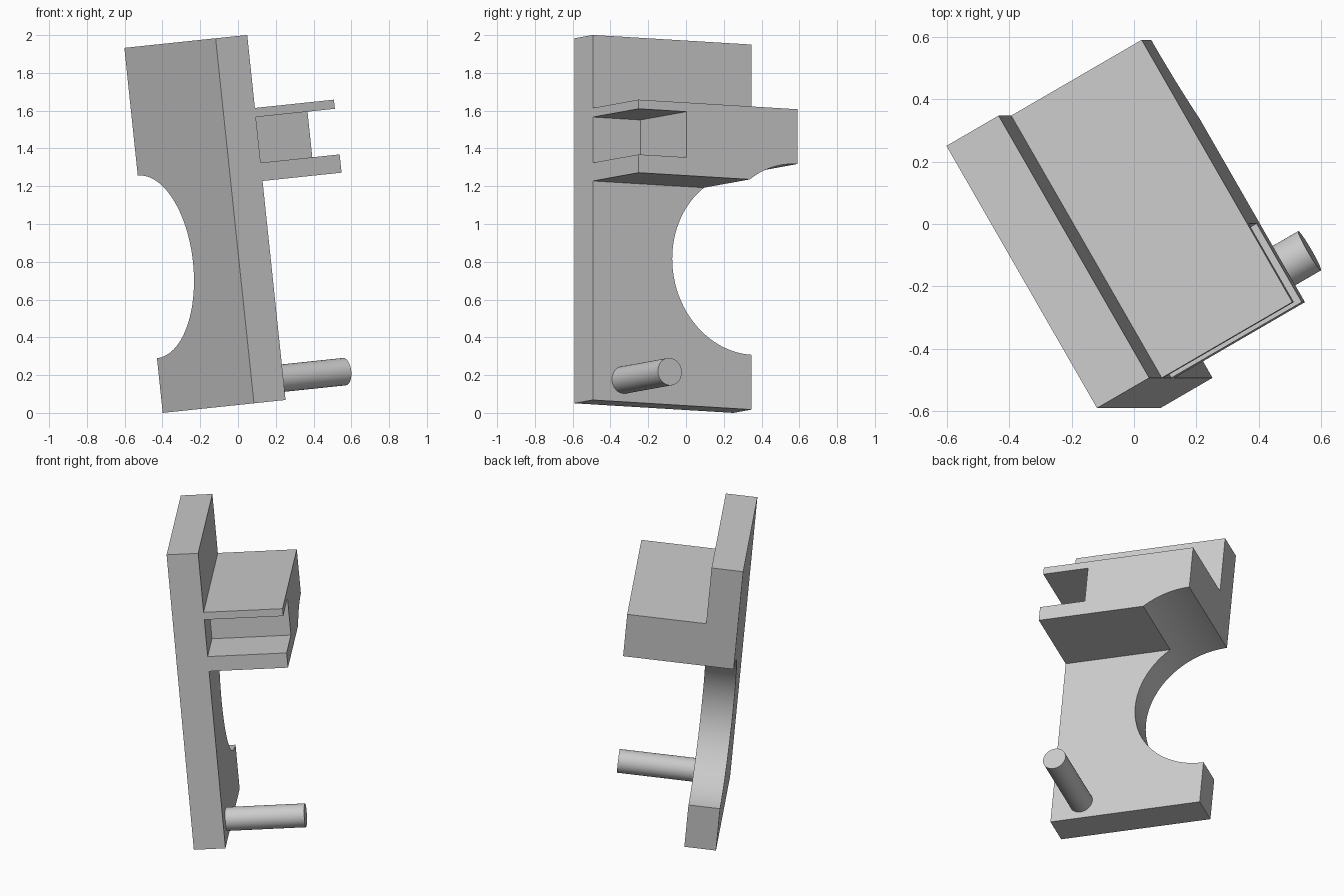
import bpy, bmesh
from math import radians, sin, cos, pi, asin
from mathutils import Matrix, Vector

cube = bpy.data.objects.get("Cube")
if cube:
    bpy.data.objects.remove(cube, do_unlink=True)

UNIT = 0.1943  # plate thickness, the module of the whole part
POSE = (Matrix.Translation((0.0845, -0.5907, 0.0508))
        @ Matrix.Rotation(radians(-6), 4, 'Y')
        @ Matrix.Rotation(radians(30), 4, 'Z')
        @ Matrix.Scale(UNIT, 4))

grey = bpy.data.materials.new("plain_grey")
grey.use_nodes = True
colour = (0.6, 0.6, 0.6, 1)
grey.diffuse_color = colour
grey.node_tree.nodes["Principled BSDF"].inputs["Base Color"].default_value = colour


def arc(centre, radius, start, end, steps):
    """Points on a circle in the side plane."""
    angles = [start + (end - start) * i / steps for i in range(steps + 1)]
    return [(centre[0] + radius * cos(a), centre[1] + radius * sin(a)) for a in angles]


def prism(name, profile, x0, x1):
    """Extrude a side profile from x0 to x1 and put it in the tilted pose."""
    bm = bmesh.new()
    face = bm.faces.new([bm.verts.new((x0, y, z)) for y, z in profile])
    result = bmesh.ops.extrude_face_region(bm, geom=[face])
    moved = [g for g in result["geom"] if isinstance(g, bmesh.types.BMVert)]
    bmesh.ops.translate(bm, verts=moved, vec=Vector((x1 - x0, 0, 0)))
    bm.transform(POSE)
    bmesh.ops.recalc_face_normals(bm, faces=bm.faces)
    mesh = bpy.data.meshes.new(name)
    bm.to_mesh(mesh)
    bm.free()
    mesh.materials.append(grey)
    obj = bpy.data.objects.new(name, mesh)
    bpy.context.collection.objects.link(obj)
    bpy.ops.object.select_all(action='DESELECT')
    obj.select_set(True)
    bpy.context.view_layer.objects.active = obj
    bpy.ops.object.shade_smooth_by_angle(angle=radians(30))
    return obj


bore, radius = (5, 4), 2.5

# Plate with a half-round cutout in its rear edge
plate = [(0, 0), (5, 0)] + arc(bore, radius, 1.5 * pi, 0.5 * pi, 64) + [(5, 10), (0, 10)]
prism("back_plate", plate, 0, 1)

# Block with a front slot, its underside trimmed by the same bore
trim = arc(bore, radius, pi - asin(2 / radius), 0.5 * pi, 24)
block = [(0, 6)] + trim + [(5, 8), (0, 8), (0, 7.75), (1.5, 7.75), (1.5, 6.5), (0, 6.5)]
prism("slotted_block", block, 1, 3.5)

# Round peg near the foot of the plate
prism("round_peg", arc((0.98, 0.6), 0.375, 0, 2 * pi, 48)[:-1], 1, 3.5)
